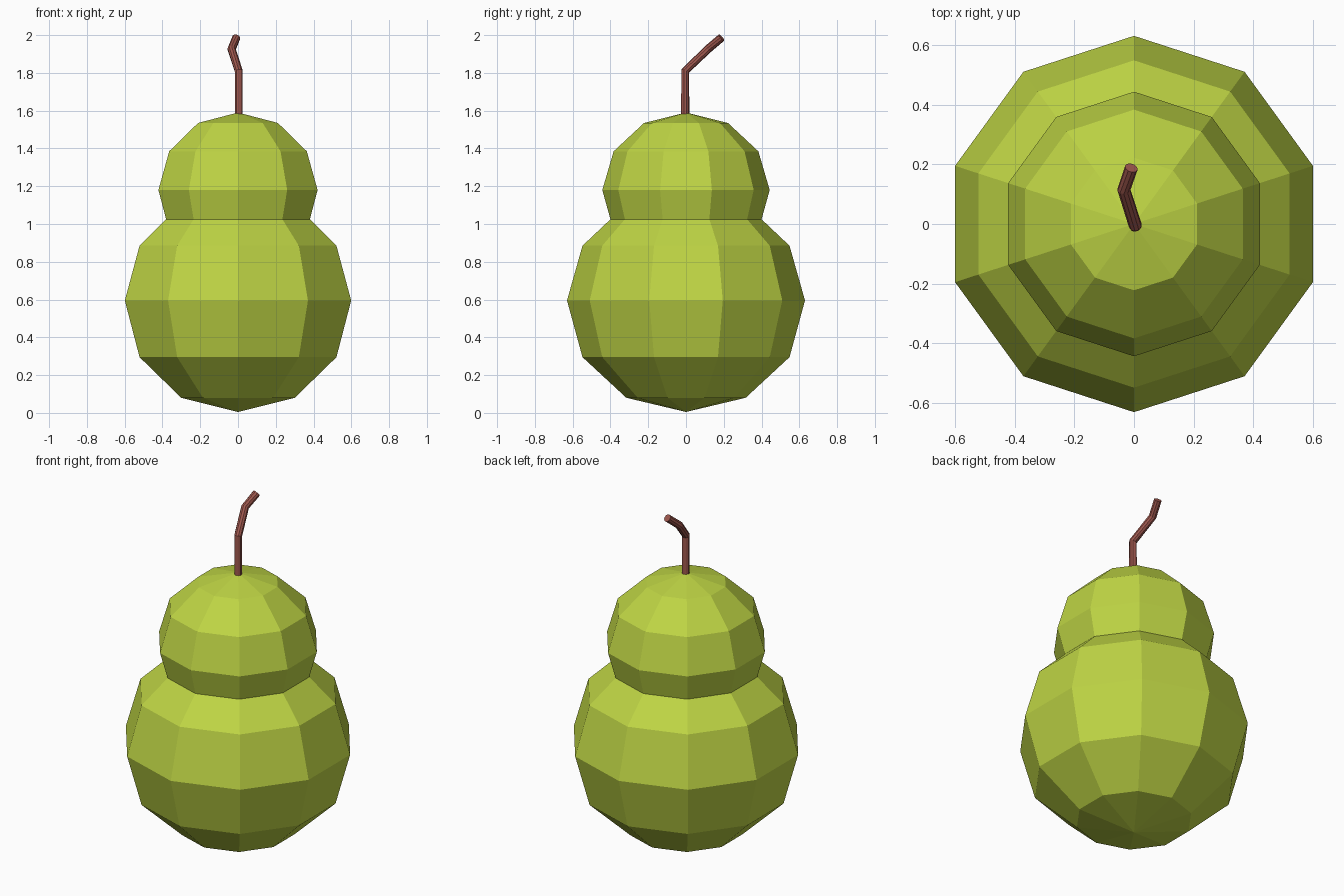
import bpy, bmesh
from math import radians
from mathutils import Matrix, Vector

cube = bpy.data.objects.get("Cube")
if cube:
    bpy.data.objects.remove(cube, do_unlink=True)


def material(name, rgb):
    mat = bpy.data.materials.new(name)
    mat.use_nodes = True
    mat.diffuse_color = (*rgb, 1)
    mat.node_tree.nodes["Principled BSDF"].inputs["Base Color"].default_value = (*rgb, 1)
    return mat


def add_object(name, bm, mat):
    bmesh.ops.recalc_face_normals(bm, faces=bm.faces)
    mesh = bpy.data.meshes.new(name)
    bm.to_mesh(mesh)
    bm.free()
    mesh.materials.append(mat)
    obj = bpy.data.objects.new(name, mesh)
    bpy.context.collection.objects.link(obj)
    return obj


def lathe(name, profile, sides, mat):
    """Spin a (radius, height) profile around z, with a vertex facing the front."""
    bm = bmesh.new()
    verts = [bm.verts.new((0, -r, z)) for r, z in profile]
    edges = [bm.edges.new(pair) for pair in zip(verts, verts[1:])]
    bmesh.ops.spin(bm, geom=verts + edges, axis=(0, 0, 1), cent=(0, 0, 0),
                   angle=radians(360), steps=sides)
    bmesh.ops.remove_doubles(bm, verts=bm.verts, dist=0.0005)
    return add_object(name, bm, mat)


def tube(name, path, radius, sides, mat):
    """Sweep a ring along a path, tilting it to the average direction at bends."""
    points = [Vector(p) for p in path]
    dirs = [(b - a).normalized() for a, b in zip(points, points[1:])]
    bm = bmesh.new()
    rings = []
    for i, point in enumerate(points):
        before, after = dirs[max(i - 1, 0)], dirs[min(i, len(dirs) - 1)]
        turn = Vector((0, 0, 1)).rotation_difference(before + after).to_matrix().to_4x4()
        made = bmesh.ops.create_circle(bm, segments=sides, radius=radius,
                                       matrix=Matrix.Translation(point) @ turn)
        rings.append(made["verts"])
    for low, high in zip(rings, rings[1:]):
        for k in range(sides):
            n = (k + 1) % sides
            bm.faces.new((low[k], low[n], high[n], high[k]))
    for end in (rings[0], rings[-1]):
        bm.faces.new(end)
    return add_object(name, bm, mat)


skin = material("pear green", (0.515, 0.66, 0.058))
bark = material("stem brown", (0.34, 0.095, 0.075))

# Faceted fruit: wide lower bulb, pinched neck, smaller upper bulb
lathe("pear_body", [(0, 0.005), (0.316, 0.08), (0.548, 0.295), (0.63, 0.595),
                    (0.548, 0.885), (0.4, 1.025), (0.443, 1.18), (0.383, 1.385),
                    (0.222, 1.535), (0, 1.59)], 10, skin)

# Bent stem, its foot sunk into the top
tube("stem", [(0.004, -0.004, 1.56), (0.004, -0.004, 1.81),
              (-0.034, 0.115, 1.925), (-0.009, 0.188, 1.987)], 0.022, 10, bark)
